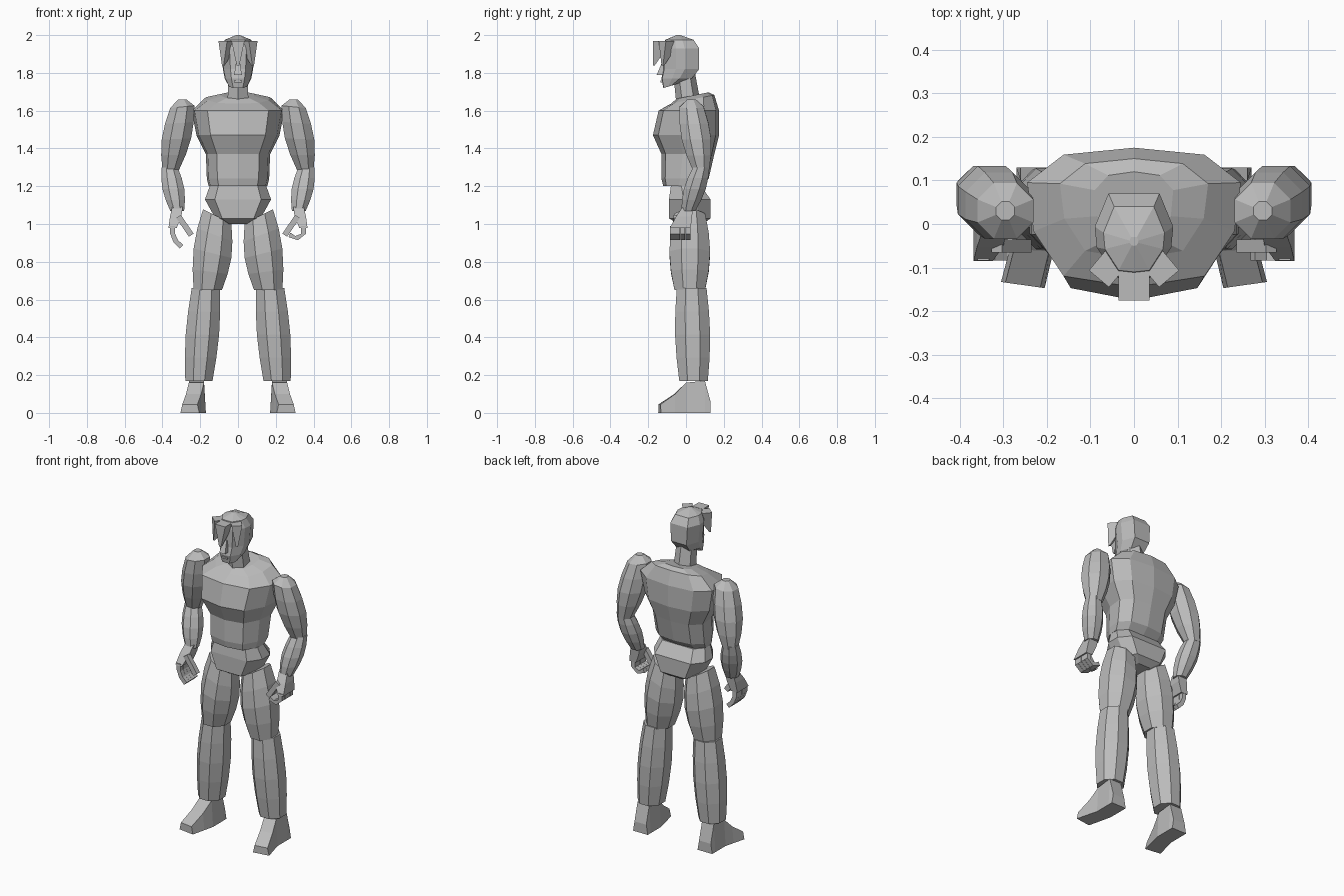
import bpy, bmesh, math
from mathutils import Vector

default_cube = bpy.data.objects.get("Cube")
if default_cube:
    bpy.data.objects.remove(default_cube, do_unlink=True)

shade = (.5, .5, .5, 1)
grey = bpy.data.materials.new("plain grey")
grey.use_nodes = True
grey.diffuse_color = shade
grey.node_tree.nodes["Principled BSDF"].inputs["Base Color"].default_value = shade


def loft(name, rings, side=1):
    """Skin equal-length point rings, cap both ends, mirror x by side."""
    bm = bmesh.new()
    loops = [[bm.verts.new((x * side, y, z)) for x, y, z in ring] for ring in rings]
    count = len(loops[0])
    for low, high in zip(loops, loops[1:]):
        for i in range(count):
            following = (i + 1) % count
            bm.faces.new((low[i], low[following], high[following], high[i]))
    bm.faces.new(loops[0])
    bm.faces.new(loops[-1])
    bmesh.ops.recalc_face_normals(bm, faces=bm.faces)
    mesh = bpy.data.meshes.new(name)
    bm.to_mesh(mesh)
    bm.free()
    mesh.materials.append(grey)
    part = bpy.data.objects.new(name, mesh)
    bpy.context.collection.objects.link(part)
    return part


def polygon_ring(centre, radius, depth=1, sides=8, tilt=0):
    """Level polygon with a flat front; tilt raises its outer side."""
    step = math.tau / sides
    reach = radius / math.cos(step / 2)
    ring = []
    for i in range(sides):
        angle = (i + .5) * step
        across = reach * math.cos(angle)
        offset = Vector((across, reach * depth * math.sin(angle), across * tilt))
        ring.append(Vector(centre) + offset)
    return ring


def limb(name, side, top, bottom, top_radius, bottom_radius, bulge,
         depth=1, tilt=0, dome=0, cuts=4):
    """Muscular segment that swells in the middle, with an optional domed top."""
    top, bottom = Vector(top), Vector(bottom)
    rings = []
    if dome:
        peak = top + Vector((0, 0, dome))
        rings.append(polygon_ring(peak, top_radius / 3, depth))
    for i in range(cuts + 1):
        t = i / cuts
        radius = top_radius + (bottom_radius - top_radius) * t + bulge * math.sin(math.pi * t)
        rings.append(polygon_ring(top.lerp(bottom, t), radius, depth, tilt=tilt * (1 - t)))
    return loft(name, rings, side)


def body(name, half_profile, levels):
    """Loft a mirrored half profile through (height, half width, front, back, lean)."""
    mirrored = half_profile + [(-x, y) for x, y in reversed(half_profile[1:-1])]
    rings = []
    for height, width, front, back, lean in levels:
        middle, depth = (front + back) / 2, (back - front) / 2
        rings.append([(x * width, middle + y * depth, height + lean * y * depth)
                      for x, y in mirrored])
    return loft(name, rings)


def digit(name, side, start, heading, curl, length, width):
    """Three-jointed bar that turns inward by the curl at each joint."""
    x, y, z = start
    joints = [(x, z, heading)]
    for _ in range(3):
        x -= length * math.sin(heading)
        z -= length * math.cos(heading)
        joints.append((x, z, heading))
        heading += curl
    half = width / 2
    rings = []
    for x, z, angle in joints:
        across, rise = half * math.cos(angle), -half * math.sin(angle)
        rings.append([(x + sign * across, y + edge, z + sign * rise)
                      for sign, edge in ((-1, -half), (1, -half), (1, half), (-1, half))])
    return loft(name, rings, side)


def hair_lock(name, turn, reach, half_width):
    """Wedge hanging from the brow to a narrow tip, turned about the head's axis."""
    rings = []
    for t in (0, .5, 1):
        half = half_width * (1 - .8 * t)
        near = reach - .09 * (1 - t) - .01
        height = 1.97 - .13 * t
        rings.append([(-half, -near, height), (half, -near, height),
                      (half, -reach, height), (-half, -reach, height)])
    lock = loft(name, rings)
    lock.location.y = -.03
    lock.rotation_euler.z = turn


# Torso: waist, ribs, chest, shoulders, neckline
body("torso", [(0, -1), (.66, -.84), (.94, -.2), (1, .5), (.66, .9), (0, 1)], [
    (1.2, .155, -.12, .08, 0), (1.24, .165, -.13, .12, 0), (1.37, .17, -.13, .15, 0),
    (1.47, .22, -.175, .175, 0), (1.6, .245, -.145, .175, 0),
    (1.66, .17, -.08, .15, .2), (1.68, .09, -.05, .12, .2)])

# Pelvis
body("pelvis", [(0, -1), (.7, -1), (1, -.3), (1, .4), (.7, 1), (0, 1)], [
    (1.2, .15, -.08, .08, 0), (1.13, .175, -.09, .13, 0),
    (1.03, .12, -.09, .13, 0), (1, .06, -.04, .09, 0)])

# Neck
loft("neck", [polygon_ring((0, .01, 1.66), .055, sides=6),
              polygon_ring((0, -.01, 1.8), .05, sides=6)])

# Head: chin, jaw, cheeks, brow, crown
body("head", [(0, -1), (.5, -.95), (.95, -.3), (1, .2), (.65, 1), (0, 1)], [
    (1.73, .05, -.12, -.05, .3), (1.77, .07, -.13, .03, 0), (1.82, .08, -.12, .07, 0),
    (1.93, .09, -.12, .07, 0), (1.975, .07, -.11, .04, 0), (2, .01, -.05, -.03, 0)])

# Nose and lower lip
loft("nose", [polygon_ring((0, -.135, 1.79), .02, sides=4),
              polygon_ring((0, -.115, 1.86), .01, sides=4)])
loft("lip", [polygon_ring((0, -.115, z), .02, sides=4) for z in (1.75, 1.76)])

# Hair
hair_lock("middle_lock", 0, .145, .035)
for label, side in (("left", 1), ("right", -1)):
    hair_lock(label + "_lock", side * .7, .125, .03)

for label, side in (("left", 1), ("right", -1)):
    # Leg
    limb(label + "_thigh", side, (.11, .02, 1.04), (.16, .02, .65), .075, .075, .025,
         depth=1.08, tilt=.5)
    limb(label + "_shin", side, (.17, .03, .66), (.207, .04, .17), .075, .072, .015,
         depth=1.05)

    # Foot: slices from heel to toe, drifting outward at the front
    slices = []
    for y, instep in ((.13, .06), (.1, .17), (0, .16), (-.06, .1), (-.14, .045)):
        drift = max(0, -y) / 4
        slices.append([(.22 + drift + u, y + drift * u * 4, z) for u, z in
                       ((-.05, 0), (.05, 0), (.04, instep), (-.04, instep))])
    loft(label + "_foot", slices, side)

    # Arm
    limb(label + "_upper_arm", side, (.295, .03, 1.62), (.357, .08, 1.28), .064, .042, .025,
         tilt=-.1, dome=.04)
    limb(label + "_forearm", side, (.362, .08, 1.3), (.322, .013, 1.07), .043, .037, .018)

    # Palm
    loft(label + "_palm", [polygon_ring((.32, .01, 1.09), .028, sides=4),
                           polygon_ring((.33, -.01, 1.04), .03, depth=1.4, sides=4),
                           polygon_ring((.346, -.03, .98), .022, depth=2.5, sides=4)], side)

    # Fingers and thumb: the left hand curls into a fist
    curl = 1 if side > 0 else .4
    for i in range(4):
        digit(f"{label}_finger_{i + 1}", side, (.346, .01 - i * .027, .99), 0, curl, .042, .026)
    digit(label + "_thumb", side, (.315, -.05, 1.04), .6, 0, .04, .03)
